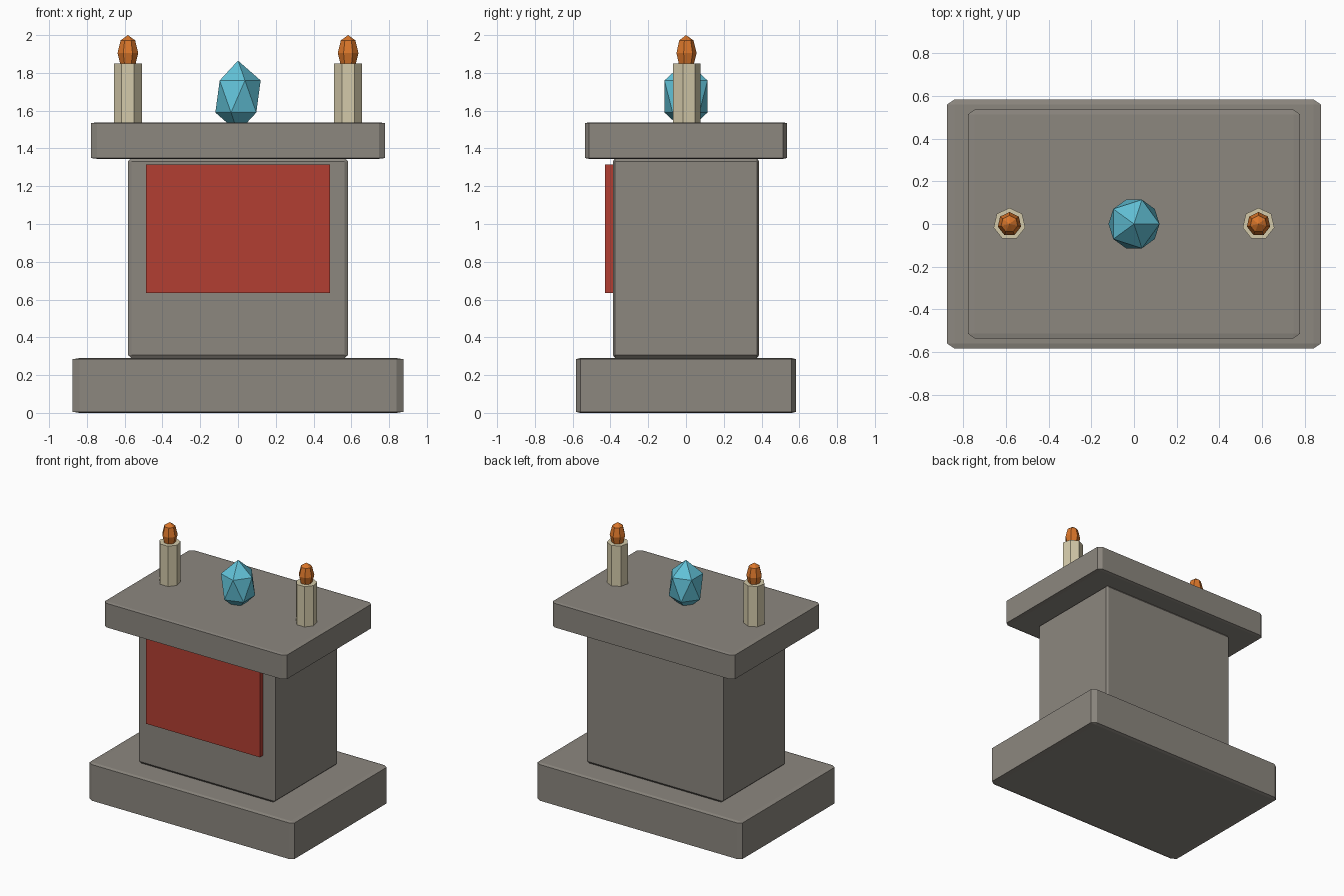
import bpy
import bmesh
from mathutils import Matrix, Vector

old = bpy.data.objects.get("Cube")
if old:
    bpy.data.objects.remove(old, do_unlink=True)


def linear(c):
    return c / 12.92 if c <= 0.04045 else ((c + 0.055) / 1.055) ** 2.4


def material(name, r, g, b):
    m = bpy.data.materials.new(name)
    m.use_nodes = True
    colour = [linear(v / 255) for v in (r, g, b)] + [1]
    m.diffuse_color = colour
    m.node_tree.nodes["Principled BSDF"].inputs["Base Color"].default_value = colour
    return m


stone = material("grey stone", 140, 135, 127)
cloth = material("red cloth", 178, 62, 50)
wax = material("cream wax", 212, 202, 170)
fire = material("orange flame", 218, 118, 42)
gem = material("blue crystal", 98, 194, 216)


def finish(name, bm, mat, scale, centre):
    """Scale and place a unit shape, then turn it into an object."""
    bmesh.ops.transform(bm, matrix=Matrix.Diagonal(Vector((*scale, 1))), verts=bm.verts)
    mesh = bpy.data.meshes.new(name)
    bm.to_mesh(mesh)
    bm.free()
    mesh.materials.append(mat)
    obj = bpy.data.objects.new(name, mesh)
    obj.location = centre
    bpy.context.collection.objects.link(obj)
    return obj


def block(name, mat, low, high, bevel=0):
    """Box between two corners; the chamfer is a share of each dimension."""
    low, high = Vector(low), Vector(high)
    bm = bmesh.new()
    bmesh.ops.create_cube(bm, size=1)
    if bevel:
        bmesh.ops.bevel(bm, geom=bm.edges[:], offset=bevel, segments=1,
                        affect='EDGES', profile=0.5)
    return finish(name, bm, mat, high - low, (low + high) / 2)


# Stone pedestal
block("base", stone, (-0.875, -0.583, 0), (0.875, 0.583, 0.29), 0.02)
block("pillar", stone, (-0.582, -0.387, 0.29), (0.582, 0.387, 1.348), 0.015)
block("top_slab", stone, (-0.777, -0.535, 1.345), (0.777, 0.535, 1.538), 0.02)

# Cloth hanging on the front
block("front_cloth", cloth, (-0.486, -0.428, 0.635), (0.486, -0.38, 1.315))

# Crystal partly sunk into the slab
bm = bmesh.new()
bmesh.ops.create_icosphere(bm, subdivisions=1, radius=1)
finish("crystal", bm, gem, (0.134, 0.134, 0.19), (0, 0, 1.675))

# Candles with faceted flames
SIDES = 7
for side, x in (("left", 0.583), ("right", -0.583)):
    bm = bmesh.new()
    bmesh.ops.create_cone(bm, cap_ends=True, segments=SIDES, radius1=1, radius2=1, depth=1)
    # Point one corner to the back
    top = max(bm.verts, key=lambda v: v.co.y)
    turn = Vector((0, 1)).angle_signed(top.co.xy)
    bmesh.ops.rotate(bm, verts=bm.verts, matrix=Matrix.Rotation(turn, 3, 'Z'))
    finish(side + "_candle", bm, wax, (0.076, 0.076, 0.318), (x, 0, 1.69))

    bm = bmesh.new()
    bmesh.ops.create_uvsphere(bm, u_segments=SIDES, v_segments=4, radius=1)
    finish(side + "_flame", bm, fire, (0.056, 0.056, 0.095), (x, 0, 1.905))
